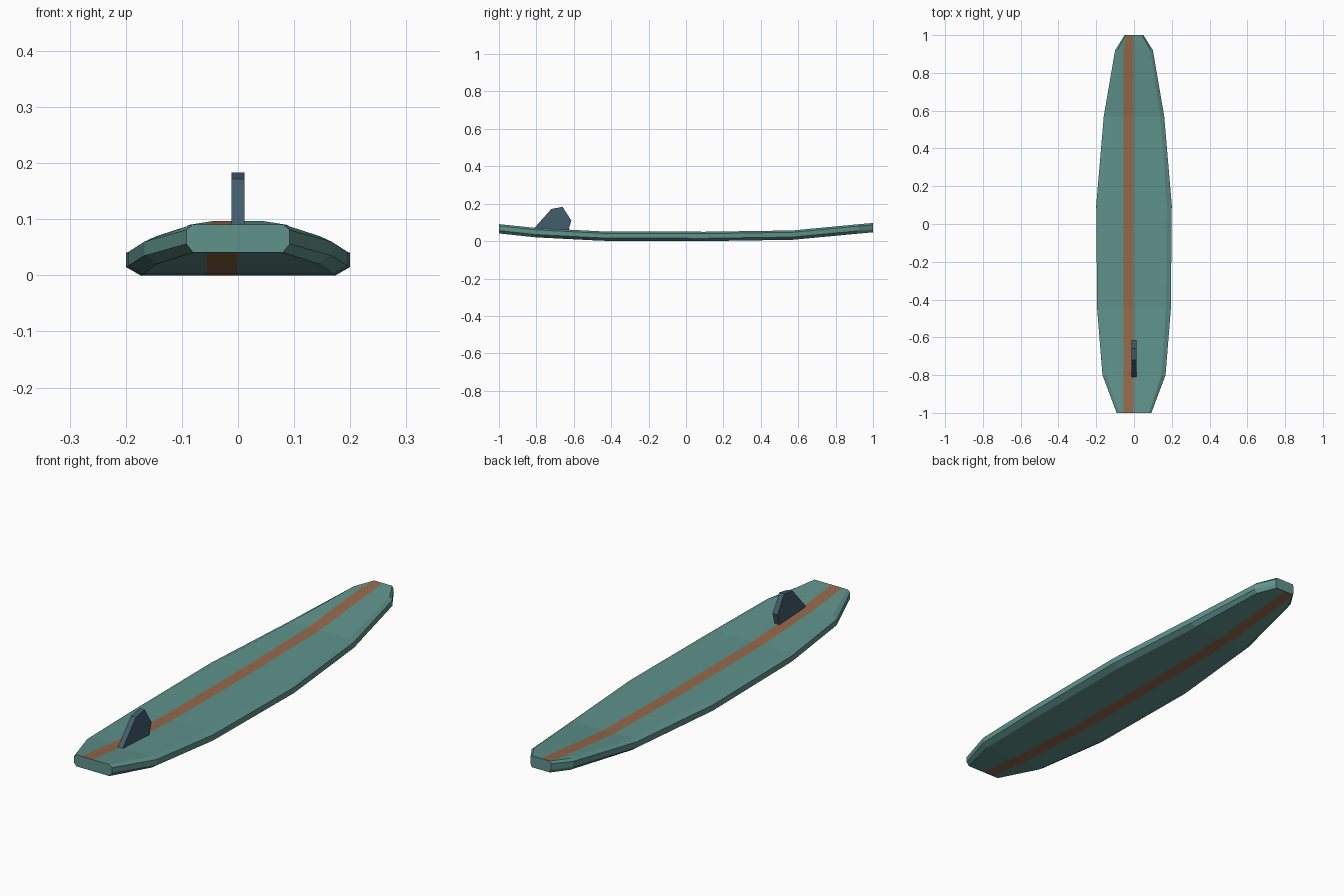
import bpy, bmesh

cube = bpy.data.objects.get("Cube")
if cube:
    bpy.data.objects.remove(cube, do_unlink=True)


def material(name, rgb):
    mat = bpy.data.materials.new(name)
    mat.use_nodes = True
    mat.diffuse_color = (*rgb, 1)
    mat.node_tree.nodes["Principled BSDF"].inputs["Base Color"].default_value = (*rgb, 1)
    return mat


def finish(bm, name, mats):
    bmesh.ops.recalc_face_normals(bm, faces=bm.faces)
    mesh = bpy.data.meshes.new(name)
    bm.to_mesh(mesh)
    bm.free()
    for mat in mats:
        mesh.materials.append(mat)
    obj = bpy.data.objects.new(name, mesh)
    bpy.context.collection.objects.link(obj)
    return obj


teal = material("sea_green", (0.115, 0.29, 0.26))
brown = material("stripe_brown", (0.30, 0.14, 0.07))
slate = material("slate_blue", (0.055, 0.11, 0.15))

# Board outline: position along y, half width, height of the underside
stations = [(-1, 0.092, 0.041), (-0.8, 0.167, 0.02), (-0.45, 0.195, 0.002),
            (0.1, 0.2, 0), (0.57, 0.16, 0.007), (0.92, 0.1, 0.04), (1, 0.05, 0.047)]
THICK = 0.05
STRIPE_LEFT, STRIPE_RIGHT = -0.002, -0.055


def section(half, base):
    """Bevelled cross-section, with extra points along the stripe edges."""
    flat = half * 0.87
    right = max(STRIPE_RIGHT, -flat + 0.002)
    xs = [-flat, right, STRIPE_LEFT, flat]
    under = [(x, base) for x in xs]
    deck = [(x, base + THICK) for x in reversed(xs)]
    left_rail = [(half, base + 0.015), (half, base + 0.04)]
    right_rail = [(-x, z) for x, z in reversed(left_rail)]
    return under + left_rail + deck + right_rail


# Board: loft the sections and cap both ends
bm = bmesh.new()
rings = [[bm.verts.new((x, y, z)) for x, z in section(half, base)]
         for y, half, base in stations]
count = len(rings[0])
for a, b in zip(rings, rings[1:]):
    for i in range(count):
        j = (i + 1) % count
        face = bm.faces.new((a[i], a[j], b[j], b[i]))
        # Stripe strips on the underside and on the deck
        face.material_index = 1 if i in (1, 7) else 0
for ring in (rings[0], rings[-1]):
    bm.faces.new(ring)
finish(bm, "board", [teal, brown])

# Fin: side profile extruded across x
profile = [(-0.82, 0.06), (-0.72, 0.172), (-0.66, 0.183), (-0.613, 0.11), (-0.632, 0.045)]
bm = bmesh.new()
side = bm.faces.new([bm.verts.new((-0.012, y, z)) for y, z in profile])
new = bmesh.ops.extrude_face_region(bm, geom=[side])["geom"]
bmesh.ops.translate(bm, vec=(0.024, 0, 0),
                    verts=[v for v in new if isinstance(v, bmesh.types.BMVert)])
finish(bm, "fin", [slate])
